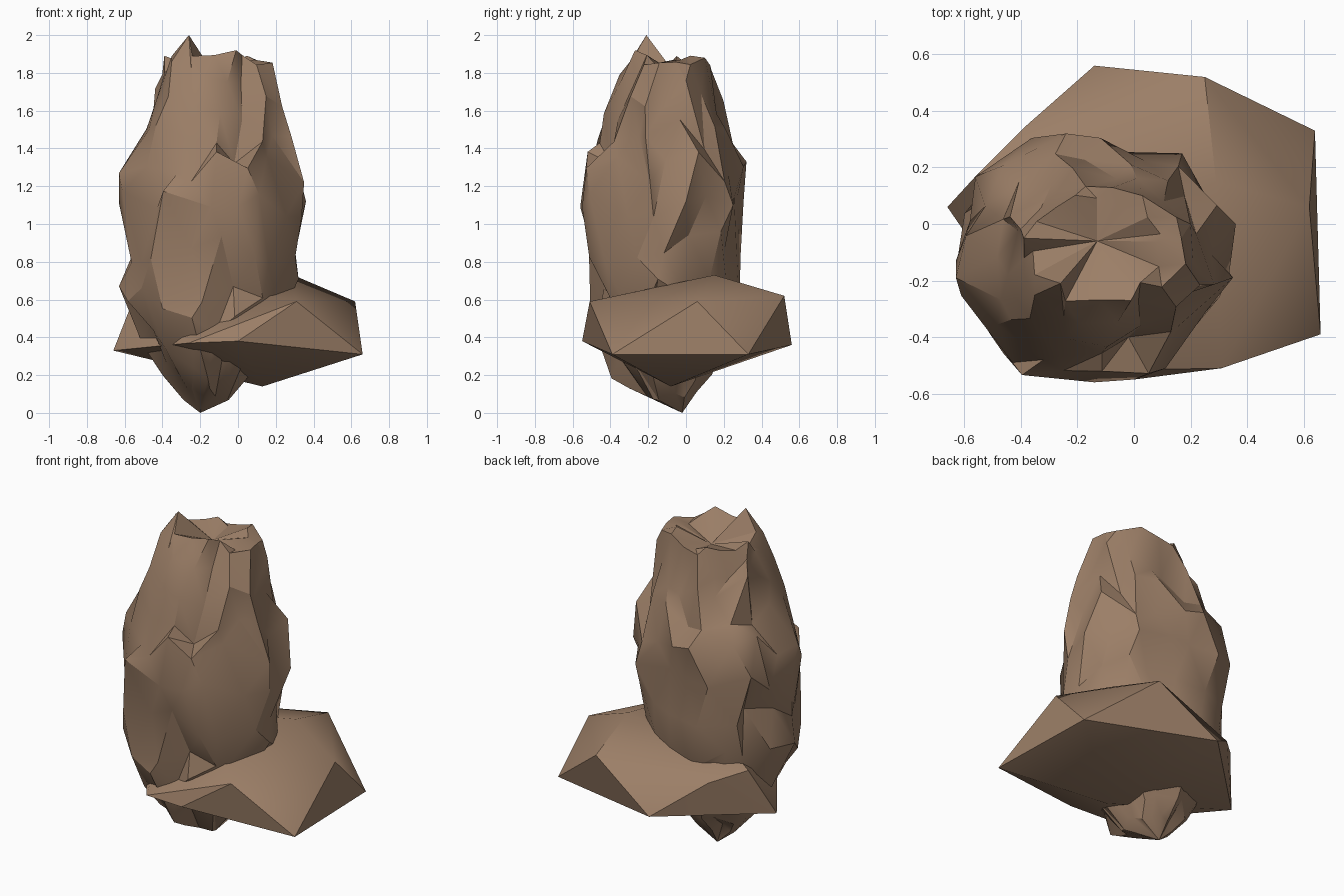
import bpy, bmesh, math, random
from mathutils import Vector

if "Cube" in bpy.data.objects:
    bpy.data.objects.remove(bpy.data.objects["Cube"])

random.seed(11)

brown = bpy.data.materials.new("rock brown")
brown.diffuse_color = (0.33, 0.21, 0.135, 1)
brown.use_nodes = True
brown.node_tree.nodes["Principled BSDF"].inputs["Base Color"].default_value = brown.diffuse_color


def finish(name, bm, angle):
    bmesh.ops.recalc_face_normals(bm, faces=bm.faces)
    mesh = bpy.data.meshes.new(name)
    bm.to_mesh(mesh)
    bm.free()
    mesh.materials.append(brown)
    ob = bpy.data.objects.new(name, mesh)
    bpy.context.collection.objects.link(ob)
    bpy.ops.object.select_all(action='DESELECT')
    ob.select_set(True)
    bpy.context.view_layer.objects.active = ob
    bpy.ops.object.shade_smooth_by_angle(angle=math.radians(angle))
    return ob


# Low boulder: hull of a few corner points
corners = [(0.66, -0.39, 0.31), (0.64, 0.33, 0.31), (0.62, 0.06, 0.59),
           (0.13, -0.08, 0.14), (0.31, -0.51, 0.59), (-0.26, -0.52, 0.37),
           (0.0, -0.55, 0.38), (0.25, 0.52, 0.62), (-0.14, 0.56, 0.36),
           (0.29, 0.15, 0.73), (-0.66, 0.06, 0.33), (-0.39, 0.34, 0.55),
           (-0.55, 0.18, 0.61), (-0.2, 0.0, 0.7)]
bm = bmesh.new()
for c in corners:
    bm.verts.new(c)
bmesh.ops.convex_hull(bm, input=bm.verts)
finish("low_boulder", bm, 30)

# Tall crag: stacked jagged rings (z, x min, x max, y min, y max)
rings = [(0.10, -0.30, -0.03, -0.22, 0.05), (0.24, -0.40, 0.08, -0.40, 0.12),
         (0.42, -0.52, 0.20, -0.50, 0.22), (0.64, -0.63, 0.29, -0.52, 0.29),
         (0.88, -0.61, 0.32, -0.55, 0.30), (1.10, -0.64, 0.36, -0.57, 0.32),
         (1.30, -0.62, 0.33, -0.54, 0.32), (1.48, -0.52, 0.28, -0.48, 0.27),
         (1.64, -0.47, 0.23, -0.42, 0.21), (1.77, -0.43, 0.18, -0.34, 0.15),
         (1.86, -0.38, 0.09, -0.27, 0.10)]
SIDES = 17
bm = bmesh.new()
flute = [random.uniform(-0.08, 0.0) for _ in range(SIDES)]
grid = []
for k, (z, x0, x1, y0, y1) in enumerate(rings):
    row = []
    for i in range(SIDES):
        # vertical grooves drift from ring to ring
        flute[i] = 0.5 * flute[i] + random.uniform(-0.13, 0.045)
        a = math.tau * (i + 0.5 * (k % 2) + random.uniform(-0.35, 0.35)) / SIDES
        s = 1.05 + flute[i]
        dz = random.uniform(-0.09, 0.09) * (0.4 if k in (0, len(rings) - 1) else 1)
        row.append(bm.verts.new(((x0 + x1) / 2 + s * (x1 - x0) / 2 * math.cos(a),
                                 (y0 + y1) / 2 + s * (y1 - y0) / 2 * math.sin(a),
                                 z + dz)))
    grid.append(row)
for k in range(len(grid) - 1):
    lo, hi = grid[k], grid[k + 1]
    for i in range(SIDES):
        j = (i + 1) % SIDES
        if k % 2 == 0:
            bm.faces.new((lo[i], lo[j], hi[i]))
            bm.faces.new((lo[j], hi[j], hi[i]))
        else:
            bm.faces.new((lo[i], lo[j], hi[j]))
            bm.faces.new((lo[i], hi[j], hi[i]))
for row, tip in ((grid[0], (-0.20, -0.02, 0.0)), (grid[-1], (-0.13, -0.06, 1.80))):
    t = bm.verts.new(tip)
    for i in range(SIDES):
        bm.faces.new((row[i], row[(i + 1) % SIDES], t))

# Pull the nearest points out to the peaks, shoulders and the front niche
landmarks = [(-0.26, -0.21, 2.0), (-0.01, -0.27, 1.92), (-0.39, -0.05, 1.89),
             (0.03, 0.10, 1.88), (0.20, 0.0, 1.76), (0.36, 0.0, 1.12),
             (0.35, -0.19, 1.22), (-0.63, -0.19, 1.27), (-0.63, -0.13, 1.11),
             (-0.63, -0.16, 0.67), (-0.24, 0.32, 1.33), (0.17, 0.25, 1.1),
             (-0.14, -0.56, 1.09), (0.0, -0.55, 1.09), (-0.02, -0.40, 1.32),
             (-0.43, -0.49, 1.08), (-0.32, -0.48, 1.27), (-0.15, -0.30, 0.13)]
used = set()
for p in landmarks:
    p = Vector(p)
    v = min((v for v in bm.verts if v not in used), key=lambda v: (v.co - p).length)
    v.co = p
    used.add(v)
finish("tall_crag", bm, 30)
